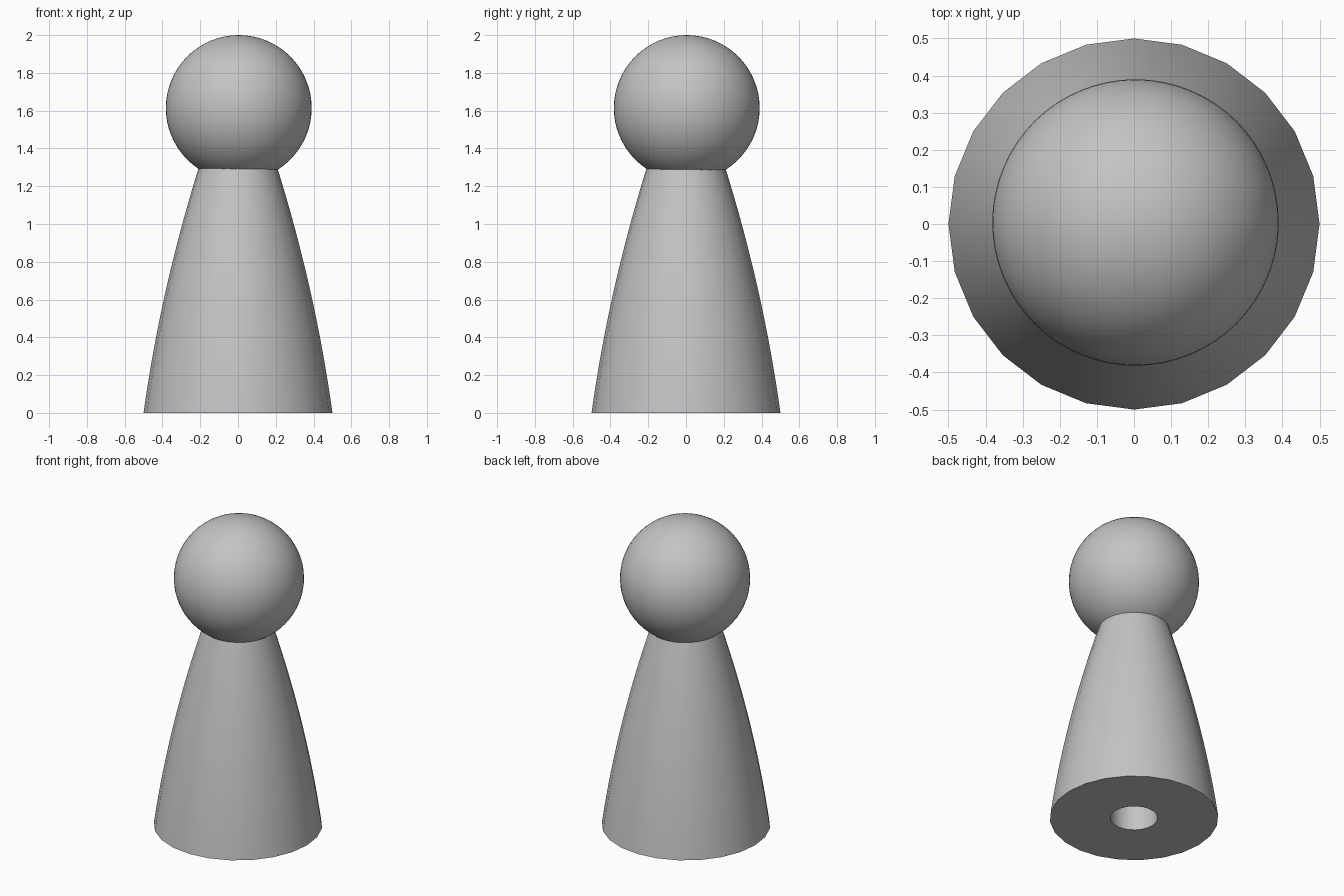
import bpy, bmesh, math

if "Cube" in bpy.data.objects:
    bpy.data.objects.remove(bpy.data.objects["Cube"])

# Single plain colour
grey = bpy.data.materials.new("light_grey")
grey.diffuse_color = (0.55, 0.55, 0.55, 1)
grey.use_nodes = True
grey.node_tree.nodes["Principled BSDF"].inputs["Base Color"].default_value = grey.diffuse_color


def finish(obj):
    obj.data.materials.append(grey)
    bpy.ops.object.select_all(action='DESELECT')
    obj.select_set(True)
    bpy.context.view_layer.objects.active = obj
    bpy.ops.object.shade_smooth_by_angle(angle=math.radians(35))


def lathe(name, profile, sides):
    """Revolve (radius, z) points about z; both ends are closed with flat caps."""
    bm = bmesh.new()
    rings = []
    for r, z in profile:
        rings.append([bm.verts.new((r * math.cos(2 * math.pi * i / sides),
                                    r * math.sin(2 * math.pi * i / sides), z))
                      for i in range(sides)])
    for a, b in zip(rings, rings[1:]):
        for i in range(sides):
            j = (i + 1) % sides
            bm.faces.new((a[i], a[j], b[j], b[i]))
    bm.faces.new(rings[0])
    bm.faces.new(rings[-1])
    bmesh.ops.recalc_face_normals(bm, faces=bm.faces)
    mesh = bpy.data.meshes.new(name)
    bm.to_mesh(mesh)
    bm.free()
    obj = bpy.data.objects.new(name, mesh)
    bpy.context.collection.objects.link(obj)
    finish(obj)
    return obj


# Body: bowed taper with a round socket in the underside
TOP, STEPS = 1.30, 16
profile = [(0.14, 0.6), (0.14, 0.0)]
for k in range(STEPS + 1):
    z = TOP * k / STEPS
    profile.append((0.5 - 0.138 * z - 0.067 * z * z, z))
lathe("body", profile, 24)

# Head: ball sitting on the neck
bpy.ops.mesh.primitive_uv_sphere_add(segments=64, ring_count=32, radius=0.386,
                                     location=(0.004, 0.004, 1.614))
head = bpy.context.object
head.name = "head"
finish(head)
